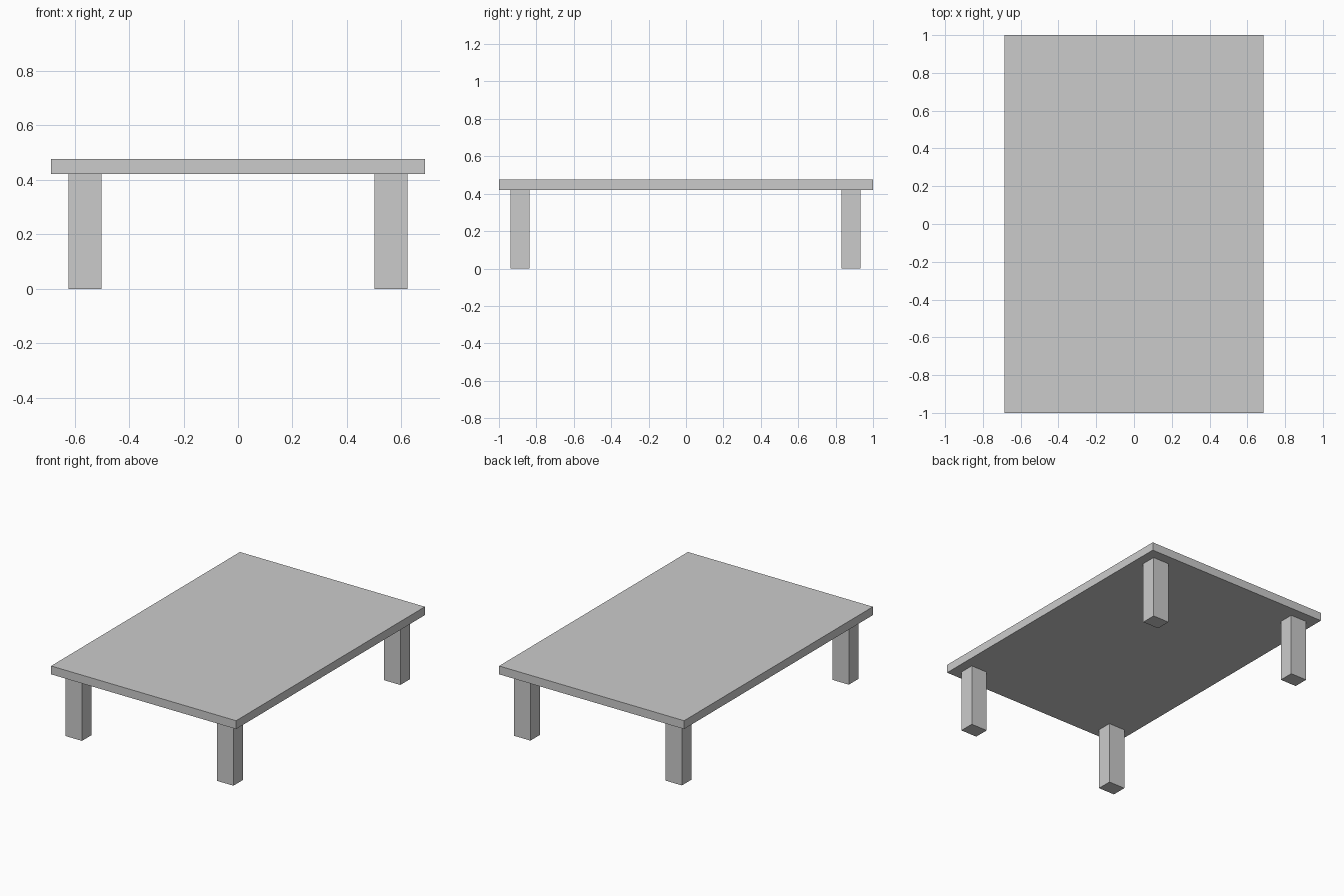
import bpy

if "Cube" in bpy.data.objects:
    bpy.data.objects.remove(bpy.data.objects["Cube"])


def box(name, x, y, z):
    """Add a box spanning the given (min, max) ranges."""
    spans = (x, y, z)
    bpy.ops.mesh.primitive_cube_add(size=1, location=[(a + b) / 2 for a, b in spans])
    obj = bpy.context.object
    obj.name = name
    obj.scale = [b - a for a, b in spans]
    bpy.ops.object.transform_apply(location=False, rotation=False, scale=True)
    return obj


UNDERSIDE = 0.421

# Table top slab
box("table_top", (-0.686, 0.686), (-1, 1), (UNDERSIDE, 0.477))

# Four rectangular legs, set in from the corners
for end, y in (("front", (-0.937, -0.836)), ("back", (0.831, 0.932))):
    for side, x in (("left", (-0.622, -0.501)), ("right", (0.501, 0.622))):
        box(f"{end}_{side}_leg", x, y, (0, UNDERSIDE))
